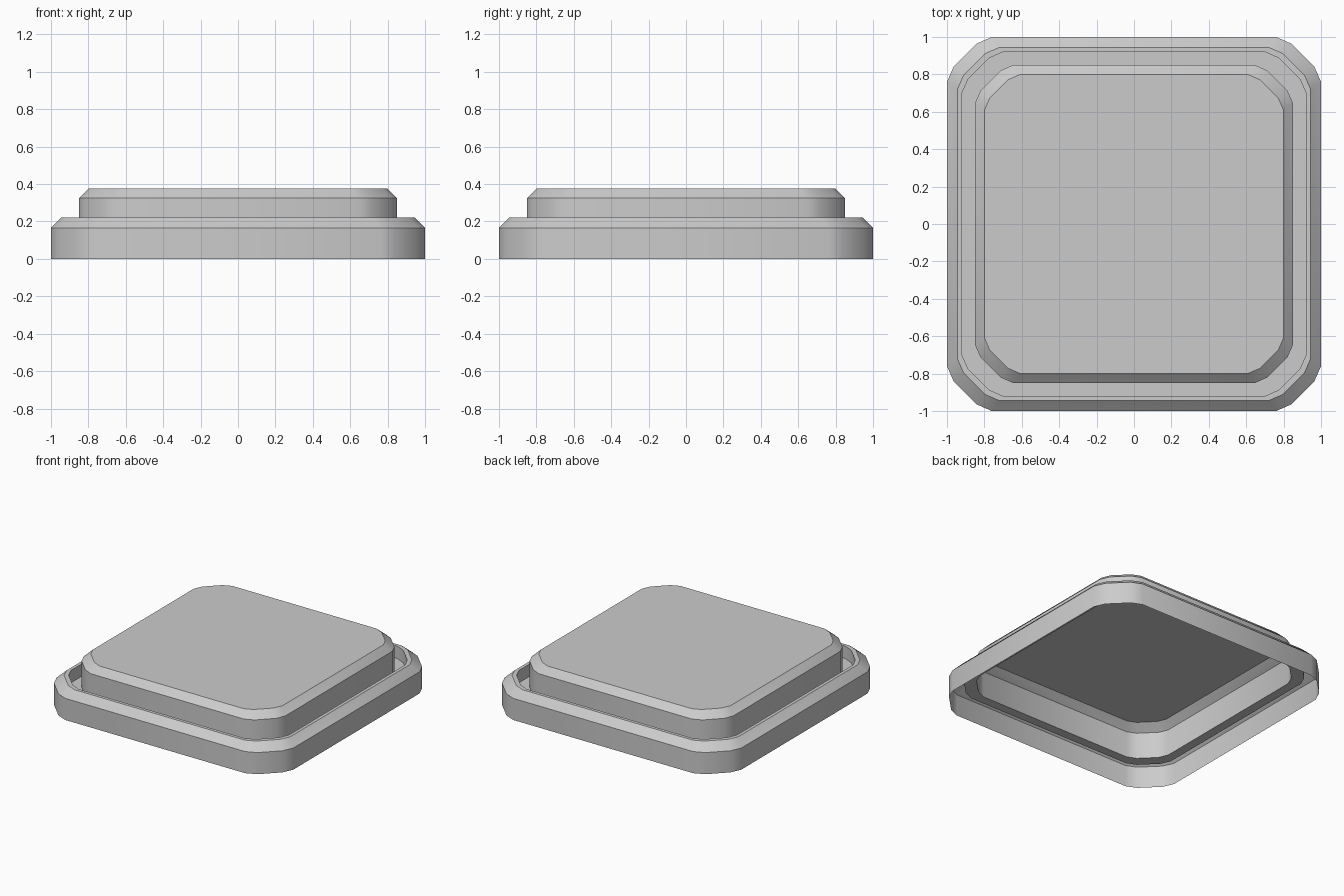
import bpy, bmesh

if "Cube" in bpy.data.objects:
    bpy.data.objects.remove(bpy.data.objects["Cube"])

# One corner of the rounded-square outline (unit half-width), repeated four times
CORNER = [(1, .76), (.965, .84), (.84, .965), (.76, 1)]

# Shell profile from the bottom rim to the raised top: (half-width, z)
PROFILE = [(1, 0), (1, .165), (.945, .22), (.92, .22),   # outer rim
           (.92, .125), (.85, .125),                     # groove
           (.85, .325), (.8, .375)]                      # raised pad


def outline():
    pts = []
    corner = CORNER
    for _ in range(4):
        pts += corner
        corner = [(-y, x) for x, y in corner]
    return pts


def stepped_shell(name, profile):
    bm = bmesh.new()
    base = outline()
    rings = [[bm.verts.new((x * s, y * s, z)) for x, y in base] for s, z in profile]
    n = len(base)
    for a, b in zip(rings, rings[1:]):
        for i in range(n):
            j = (i + 1) % n
            bm.faces.new((a[i], a[j], b[j], b[i]))
    bm.faces.new(rings[-1])
    # Smooth around the corners, crisp along every step
    for f in bm.faces:
        f.smooth = True
    for ring in rings:
        for i in range(n):
            bm.edges.get((ring[i], ring[(i + 1) % n])).smooth = False
    mesh = bpy.data.meshes.new(name)
    bm.to_mesh(mesh)
    bm.free()
    obj = bpy.data.objects.new(name, mesh)
    bpy.context.collection.objects.link(obj)
    return obj


# Open-bottomed button cap
stepped_shell("button_cap", PROFILE)
